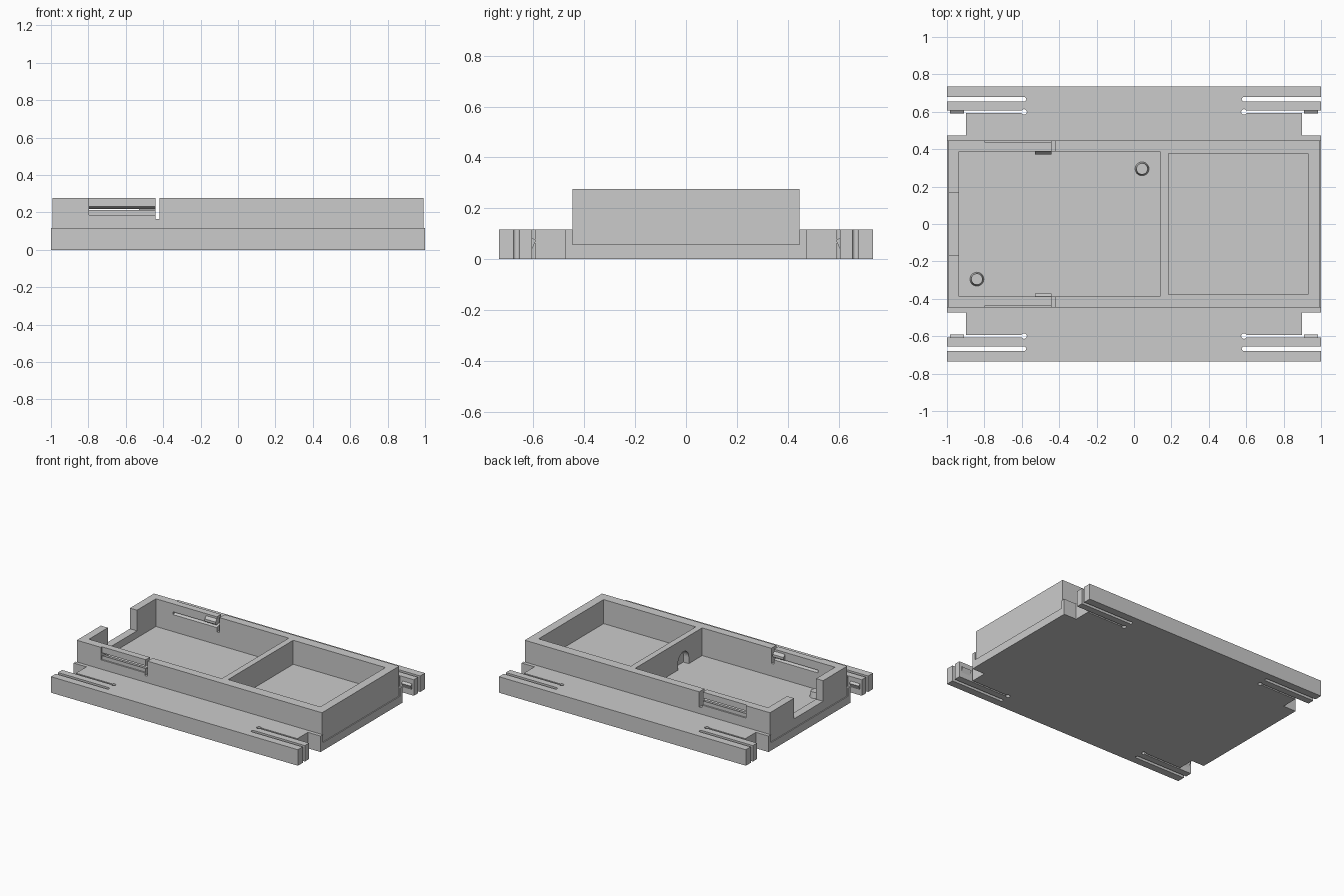
import bpy, bmesh, math
from mathutils import Vector

old = bpy.data.objects.get("Cube")
if old:
    bpy.data.objects.remove(old, do_unlink=True)

grey = bpy.data.materials.new("plain_grey")
grey.use_nodes = True
GREY = (0.6, 0.6, 0.6, 1)
grey.diffuse_color = GREY
grey.node_tree.nodes["Principled BSDF"].inputs["Base Color"].default_value = GREY


def prism(name, points, axis, lo, hi, taper=1):
    """Extrude a 2D outline along an axis; outline uses the other two axes in order."""
    def place(p, t):
        c = list(p)
        c.insert("xyz".index(axis), t)
        return c
    bm = bmesh.new()
    face = bm.faces.new([bm.verts.new(place(p, lo)) for p in points])
    mid = face.calc_center_median()
    ext = bmesh.ops.extrude_face_region(bm, geom=[face])
    verts = [g for g in ext["geom"] if isinstance(g, bmesh.types.BMVert)]
    for v in verts:
        v.co = mid + (v.co - mid) * taper + Vector(place((0, 0), hi - lo))
    bmesh.ops.recalc_face_normals(bm, faces=bm.faces)
    mesh = bpy.data.meshes.new(name)
    bm.to_mesh(mesh)
    bm.free()
    mesh.materials.append(grey)
    obj = bpy.data.objects.new(name, mesh)
    bpy.context.collection.objects.link(obj)
    return obj


def box(name, xs, ys, zs):
    (x0, x1), (y0, y1) = sorted(xs), sorted(ys)
    return prism(name, [(x0, y0), (x1, y0), (x1, y1), (x0, y1)], "z", *zs)


def disc(x, y, r, n=24):
    return [(x + r * math.cos(2 * math.pi * i / n), y + r * math.sin(2 * math.pi * i / n))
            for i in range(n)]


def carve(obj, cutters):
    """Subtract every cutter, bake the result and remove the cutters."""
    for c in cutters:
        c.hide_render = True
        mod = obj.modifiers.new("cut", "BOOLEAN")
        mod.operation, mod.solver, mod.object = "DIFFERENCE", "EXACT", c
    bpy.context.view_layer.update()
    dg = bpy.context.evaluated_depsgraph_get()
    mesh = bpy.data.meshes.new_from_object(obj.evaluated_get(dg))
    obj.modifiers.clear()
    obj.data = mesh
    for c in cutters:
        bpy.data.objects.remove(c, do_unlink=True)


BASE_H, SEAT, TOP = 0.117, 0.058, 0.276
BOX_X, BOX_Y = 0.993, 0.447
THROUGH = (-0.1, 0.4)

# Base plate with a seat for the tray, corner notches and flexible arms
base = box("base_plate", (-1, 1), (-0.735, 0.735), (0, BASE_H))
cuts = [box("seat_cut", (-1.1, 1.1), (-BOX_Y, BOX_Y), (SEAT, 0.3))]
for sx in (-1, 1):
    for sy in (-1, 1):
        cuts += [
            box("notch_cut", (sx * 0.897, sx * 1.1), (sy * 0.473, sy * 0.6), THROUGH),
            box("inner_slit_cut", (sx * 0.585, sx * 1.1), (sy * 0.594, sy * 0.606), THROUGH),
            prism("slit_end_cut", disc(sx * 0.588, sy * 0.599, 0.015), "z", *THROUGH),
            box("outer_slit_cut", (sx * 0.588, sx * 1.1), (sy * 0.655, sy * 0.679), THROUGH),
            prism("outer_end_cut", disc(sx * 0.588, sy * 0.667, 0.012), "z", *THROUGH),
        ]
        # Snap catch on the inner arm
        lo, hi = sorted((sx * 0.91, sx * 0.985))
        prism("arm_catch", [(sy * 0.608, 0.085), (sy * 0.59, 0.073),
                            (sy * 0.608, 0.035)], "x", lo, hi)
carve(base, cuts)

# Tray with two compartments, an open end and a cable arch in the divider
FLOOR, SMALL_FLOOR = 0.073, 0.1
tray = box("tray", (-BOX_X, BOX_X), (-BOX_Y, BOX_Y), (SEAT, TOP))
ARCH_Y, ARCH_R = -0.17, 0.062
arch = [(ARCH_Y + ARCH_R * math.cos(math.pi * i / 16),
         0.122 + ARCH_R * math.sin(math.pi * i / 16)) for i in range(17)]
arch += [(ARCH_Y - ARCH_R, FLOOR), (ARCH_Y + ARCH_R, FLOOR)]
cuts = [
    box("large_bay_cut", (-0.936, 0.14), (-0.387, 0.387), (FLOOR, 0.4)),
    box("small_bay_cut", (0.184, 0.93), (-0.376, 0.376), (SMALL_FLOOR, 0.4)),
    box("end_opening_cut", (-1.1, -0.9), (-0.168, 0.168), (0.125, 0.4)),
    prism("arch_cut", arch, "x", 0.12, 0.184),
]
CLIP = (-0.797, -0.442)
for sy in (-1, 1):
    cuts += [
        box("clip_gap_cut", (-0.442, -0.42), (sy * 0.37, sy * 0.5), (0.165, 0.4)),
        box("clip_recess_cut", CLIP, (sy * 0.436, sy * 0.5), (0.185, 0.4)),
        # Sloping slit that frees the spring clip
        prism("clip_slit_cut", [(sy * 0.46, 0.219), (sy * 0.46, 0.239),
                                (sy * 0.37, 0.212), (sy * 0.37, 0.192)],
              "x", CLIP[0], -0.43),
    ]
    # Snap nub inside the wall
    prism("clip_nub", [(sy * 0.39, 0.265), (sy * 0.372, 0.243),
                       (sy * 0.372, 0.226), (sy * 0.39, 0.213)], "x", -0.53, CLIP[1])
carve(tray, cuts)

# Tapered locating pins on the large bay floor
for x, y in ((0.043, 0.295), (-0.84, -0.295)):
    pin = prism("locating_pin", disc(x, y, 0.038, 32), "z", FLOOR - 0.005, 0.115, taper=0.78)
    bpy.ops.object.select_all(action="DESELECT")
    pin.select_set(True)
    bpy.context.view_layer.objects.active = pin
    bpy.ops.object.shade_smooth_by_angle(angle=math.radians(30))
